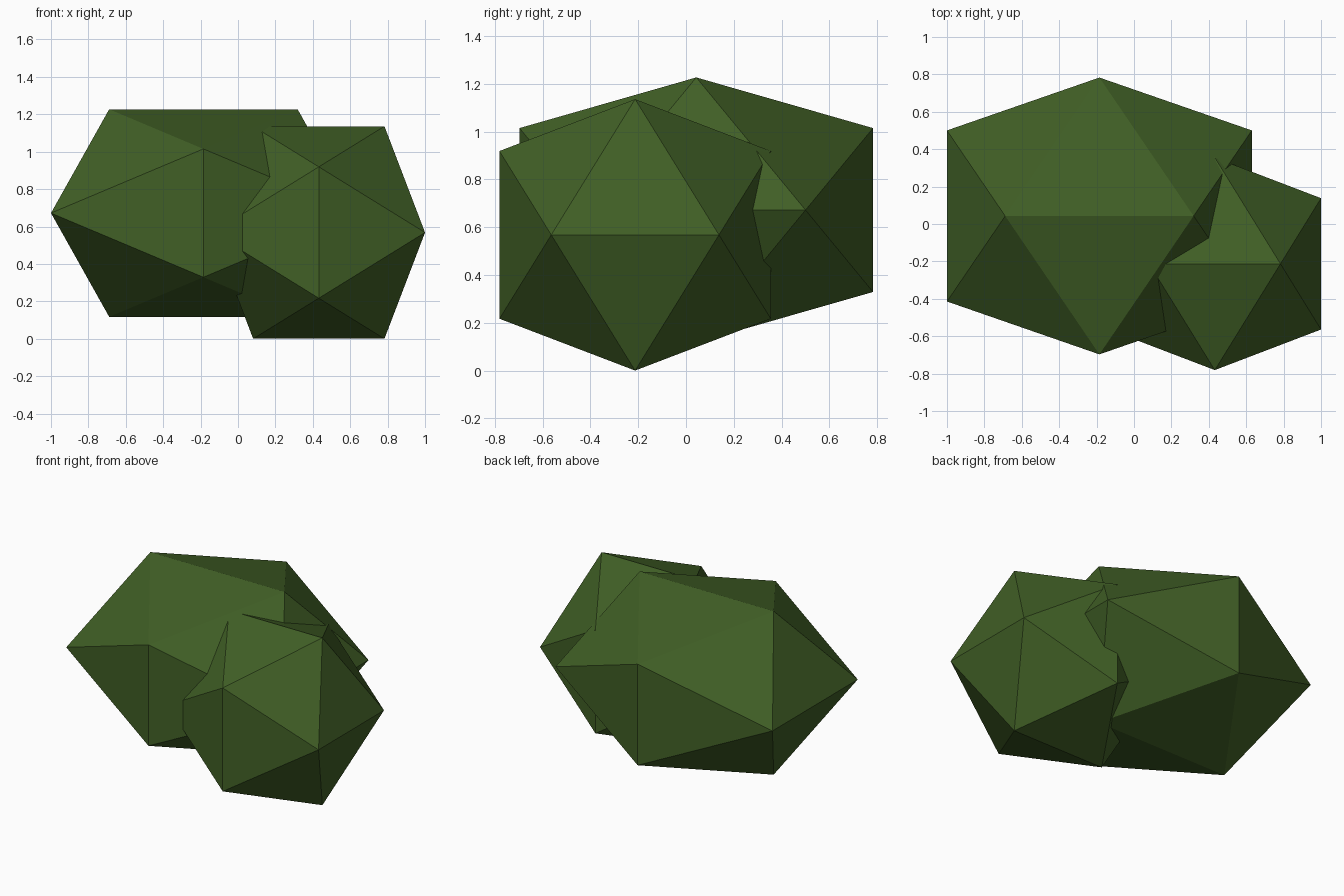
import bpy
import bmesh
from mathutils import Vector

cube = bpy.data.objects.get("Cube")
if cube:
    bpy.data.objects.remove(cube, do_unlink=True)

# Single foliage colour
green = bpy.data.materials.new("leaf_green")
green.use_nodes = True
color = (0.052, 0.115, 0.019, 1.0)
green.diffuse_color = color
bsdf = green.node_tree.nodes["Principled BSDF"]
bsdf.inputs["Base Color"].default_value = color
bsdf.inputs["Roughness"].default_value = 0.9

GOLDEN = (1 + 5 ** 0.5) / 2


def add_clump(name, center, half_size):
    """Flat-shaded icosahedron: the hull of three crossed golden rectangles."""
    bm = bmesh.new()
    for axis in range(3):
        for long_side in (-1, 1):
            for short_side in (-1, 1):
                p = Vector()
                p[axis] = long_side
                p[(axis + 1) % 3] = short_side / GOLDEN
                bm.verts.new([c * h for c, h in zip(p, half_size)])
    bmesh.ops.convex_hull(bm, input=bm.verts[:])
    bmesh.ops.recalc_face_normals(bm, faces=bm.faces[:])
    mesh = bpy.data.meshes.new(name)
    bm.to_mesh(mesh)
    bm.free()
    mesh.materials.append(green)
    obj = bpy.data.objects.new(name, mesh)
    obj.location = center
    bpy.context.collection.objects.link(obj)
    return obj


# Wide clump behind, small round clump at the front left
add_clump("large_bush_clump", (-0.185, 0.043, 0.672), (0.815, 0.74, 0.555))
add_clump("small_bush_clump", (0.432, -0.213, 0.568), (0.568, 0.568, 0.568))
